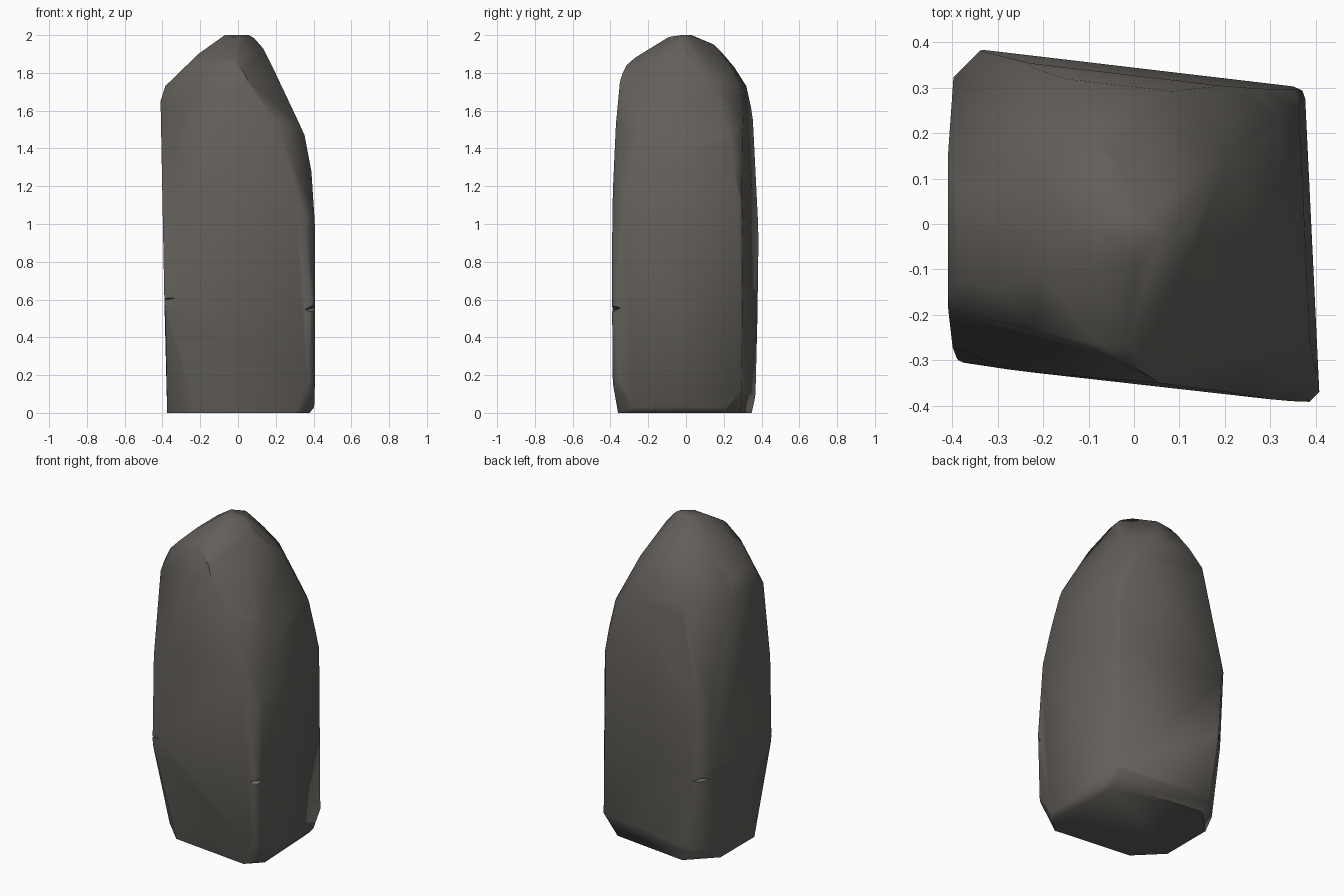
import bpy, bmesh, math
from mathutils import Vector

if "Cube" in bpy.data.objects:
    bpy.data.objects.remove(bpy.data.objects["Cube"])

# Silhouette profiles (distance outward, height) for each compass direction.
# Every profile segment becomes one flat cut through the block.
PROFILES = [
    ((-0.112, -0.994), [(.325, 0), (.343, .15), (.35, 1.2), (.342, 1.75), (.325, 1.83), (.27, 1.88), (.09, 1.99), (.02, 2)]),
    ((0.117, 0.993), [(.32, 0), (.335, .1), (.342, .9), (.325, 1.55), (.30, 1.73), (.24, 1.83), (.14, 1.95), (.02, 2)]),
    ((-1, 0), [(.375, 0), (.39, .6), (.41, 1.65), (.385, 1.73), (.21, 1.9), (.07, 2)]),
    ((1, 0.048), [(.365, 0), (.39, .03), (.39, 1.0), (.375, 1.28), (.34, 1.47), (.13, 1.93), (.08, 1.99)]),
    ((1, 1), [(.40, 0), (.47, .12), (.46, 1.15), (.40, 1.45), (.26, 1.74), (.03, 2)]),
    ((-1, -1), [(.37, 0), (.485, .55), (.5, 1.12), (.44, 1.57), (.32, 1.81), (.175, 1.94)]),
    ((-1, 1), [(.40, 0), (.44, .07), (.49, .5), (.51, 1.0), (.40, 1.62), (.22, 1.9), (.07, 2)]),
    ((1, -1), [(.46, 0), (.54, .17), (.55, .6), (.52, 1.05), (.41, 1.53), (.26, 1.8), (.09, 1.97)]),
    ((-0.37, -0.93), [(.42, .6), (.40, 1.1), (.306, 1.75)]),
]


def cut(bm, point, normal):
    """Slice away everything beyond a plane and cap the opening."""
    res = bmesh.ops.bisect_plane(bm, geom=bm.verts[:] + bm.edges[:] + bm.faces[:], dist=1e-5,
                                 plane_co=point, plane_no=normal, clear_outer=True)
    rim = [e for e in bm.edges if e.is_boundary]
    if rim:
        bmesh.ops.holes_fill(bm, edges=rim, sides=0)


# Stone block, carved by the profile planes
bm = bmesh.new()
bmesh.ops.create_cube(bm, size=2)
for v in bm.verts:
    v.co.z += 1
for (x, y), pts in PROFILES:
    out = Vector((x, y, 0)).normalized()
    for (d0, z0), (d1, z1) in zip(pts, pts[1:]):
        normal = out * (z1 - z0) + Vector((0, 0, d0 - d1))
        cut(bm, out * d0 + Vector((0, 0, z0)), normal.normalized())
bmesh.ops.remove_doubles(bm, verts=bm.verts[:], dist=0.012)
bmesh.ops.recalc_face_normals(bm, faces=bm.faces[:])

mesh = bpy.data.meshes.new("standing_stone")
bm.to_mesh(mesh)
bm.free()
stone = bpy.data.objects.new("standing_stone", mesh)
bpy.context.collection.objects.link(stone)

mat = bpy.data.materials.new("dark grey stone")
mat.diffuse_color = (0.125, 0.116, 0.105, 1)
mat.use_nodes = True
mat.node_tree.nodes["Principled BSDF"].inputs["Base Color"].default_value = mat.diffuse_color
mesh.materials.append(mat)


# Wedge-shaped chips knocked out of three upright corners
def chip(angle, dist, z):
    a = math.radians(angle)
    b = bmesh.new()
    bmesh.ops.create_cone(b, segments=4, radius1=0.14, radius2=0, depth=0.14, cap_ends=True)
    for v in b.verts:
        h = 0.07 - v.co.z            # distance outward from the tip
        r, s, t = h, v.co.x, v.co.y * 0.45
        v.co = Vector((math.cos(a) * (dist + r) - math.sin(a) * s * 2.2,
                       math.sin(a) * (dist + r) + math.cos(a) * s * 2.2, z + t + s * 0.3))
    bmesh.ops.recalc_face_normals(b, faces=b.faces[:])
    me = bpy.data.meshes.new("chip_cutter")
    b.to_mesh(me)
    b.free()
    me.materials.append(mat)
    ob = bpy.data.objects.new("chip_cutter", me)
    bpy.context.collection.objects.link(ob)
    ob.hide_render = True
    ob.hide_set(True)
    mod = stone.modifiers.new("chip", 'BOOLEAN')
    mod.operation = 'DIFFERENCE'
    mod.object = ob
    mod.solver = 'EXACT'


chip(225, 0.448, 0.61)
chip(135, 0.465, 0.54)
chip(-45, 0.515, 0.55)

# Soft shading over the worn facets
bpy.context.view_layer.objects.active = stone
stone.select_set(True)
bpy.ops.object.shade_smooth_by_angle(angle=math.radians(60))
